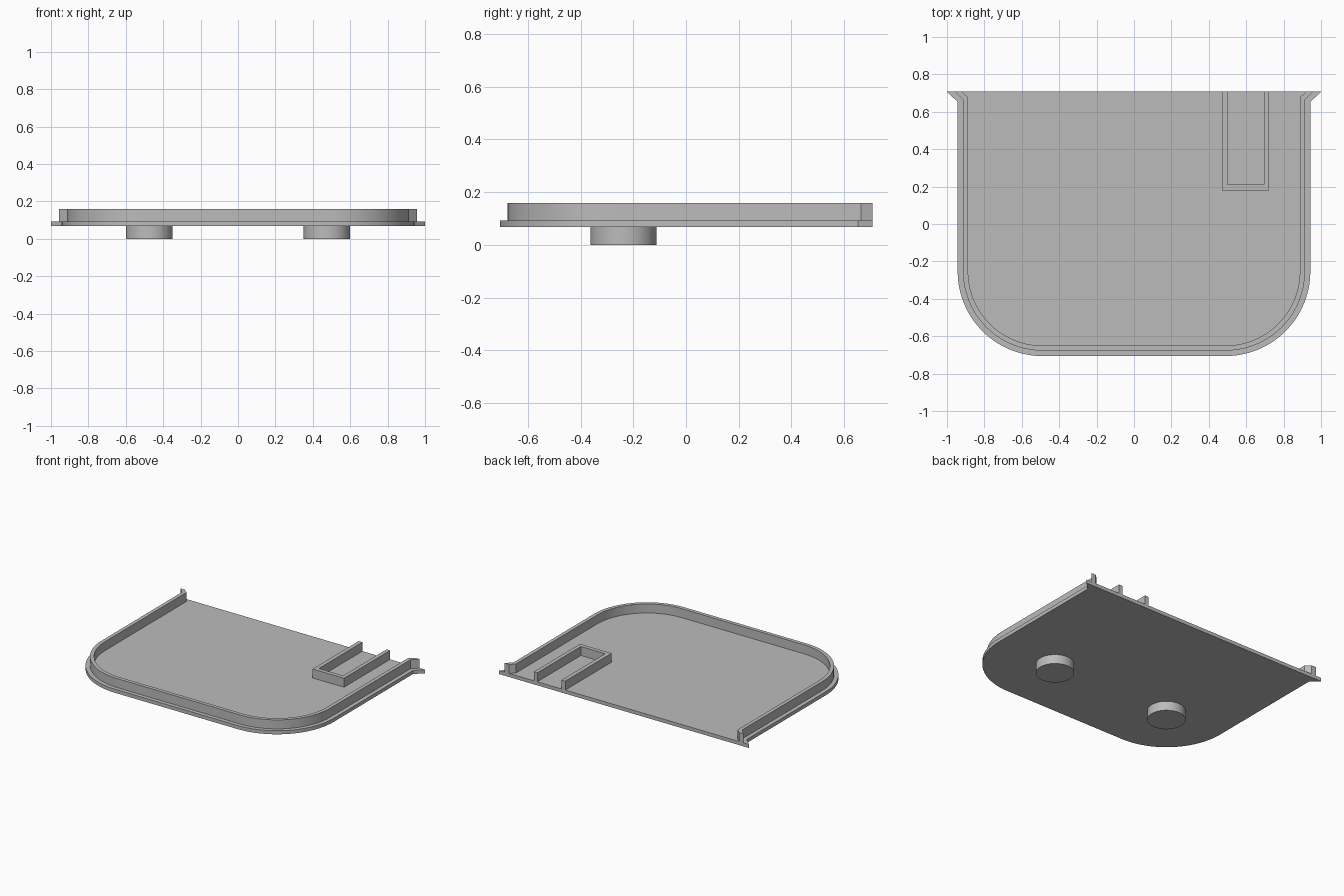
import bpy, bmesh, math

cube = bpy.data.objects.get("Cube")
if cube:
    bpy.data.objects.remove(cube, do_unlink=True)

BACK = 0.708
PLATE_BOTTOM, PLATE_TOP, WALL_TOP = 0.067, 0.093, 0.158
CORNER_X, CORNER_Y = 0.49, -0.253   # centre of the rounded front corners

grey = bpy.data.materials.new("plain grey")
grey.use_nodes = True
colour = (0.5, 0.5, 0.5, 1)
grey.diffuse_color = colour
grey.node_tree.nodes["Principled BSDF"].inputs["Base Color"].default_value = colour


def finish(name, bm):
    bmesh.ops.recalc_face_normals(bm, faces=bm.faces)
    mesh = bpy.data.meshes.new(name)
    bm.to_mesh(mesh)
    bm.free()
    mesh.materials.append(grey)
    obj = bpy.data.objects.new(name, mesh)
    bpy.context.collection.objects.link(obj)
    bpy.ops.object.select_all(action='DESELECT')
    obj.select_set(True)
    bpy.context.view_layer.objects.active = obj
    bpy.ops.object.shade_smooth_by_angle(angle=math.radians(30))
    return obj


def extrude_up(bm, bottom, top):
    """Raise the flat faces at the bottom height into a solid."""
    res = bmesh.ops.extrude_face_region(bm, geom=bm.faces[:])
    for v in res["geom"]:
        if isinstance(v, bmesh.types.BMVert):
            v.co.z += top - bottom


def tray_path(radius, flare_y, end_x, steps=20):
    """U-shaped path, open at the back, with flared back ends."""
    half = [(end_x, BACK), (CORNER_X + radius, flare_y)]
    for i in range(steps + 1):
        a = -math.pi / 2 * i / steps
        half.append((CORNER_X + radius * math.cos(a), CORNER_Y + radius * math.sin(a)))
    return half + [(-x, y) for x, y in reversed(half)]


def slab(name, path, bottom, top):
    bm = bmesh.new()
    bm.faces.new([bm.verts.new((x, y, bottom)) for x, y in path])
    extrude_up(bm, bottom, top)
    return finish(name, bm)


def wall(name, outer, inner, bottom, top):
    bm = bmesh.new()
    a, b = [[bm.verts.new((x, y, bottom)) for x, y in p] for p in (outer, inner)]
    for i in range(len(a) - 1):
        bm.faces.new((a[i], a[i + 1], b[i + 1], b[i]))
    extrude_up(bm, bottom, top)
    return finish(name, bm)


def bracket_path(left, right, front):
    return [(right, BACK), (right, front), (left, front), (left, BACK)]


# Base plate and the raised rim set in from its edge
slab("base_plate", tray_path(0.453, 0.652, 1.0), PLATE_BOTTOM, PLATE_TOP)
wall("rim_wall", tray_path(0.424, 0.664, 0.957), tray_path(0.397, 0.677, 0.921),
     PLATE_TOP, WALL_TOP)

# Three-sided rib, open at the back
wall("rib_bracket", bracket_path(0.47, 0.722, 0.18), bracket_path(0.5, 0.694, 0.21),
     PLATE_TOP, WALL_TOP)

# Round feet
for side, x in (("left", 0.475), ("right", -0.475)):
    circle = [(x + 0.125 * math.cos(2 * math.pi * i / 48),
               -0.237 + 0.125 * math.sin(2 * math.pi * i / 48)) for i in range(48)]
    slab(side + "_foot", circle, 0, PLATE_BOTTOM)
